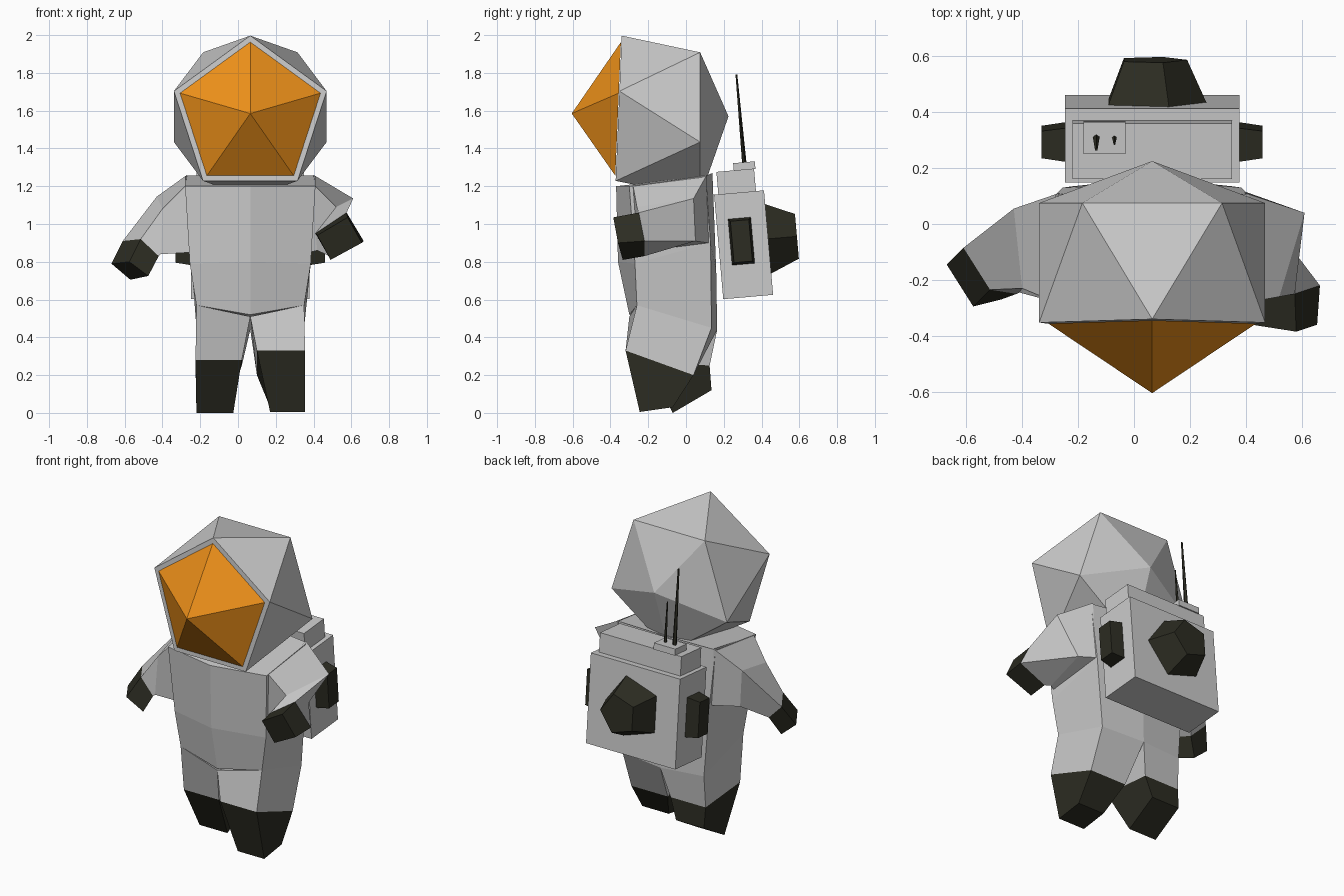
import bpy, bmesh, math
from mathutils import Vector, Matrix

if "Cube" in bpy.data.objects:
    bpy.data.objects.remove(bpy.data.objects["Cube"])

CX = 0.065  # body centre line


def material(name, rgb):
    m = bpy.data.materials.new(name)
    m.diffuse_color = (*rgb, 1)
    m.use_nodes = True
    m.node_tree.nodes["Principled BSDF"].inputs["Base Color"].default_value = m.diffuse_color
    return m


DARK = material("dark rubber", (0.025, 0.025, 0.016))
GOLD = material("gold visor", (0.85, 0.28, 0.01))


def finish(name, bm, mat=None):
    bmesh.ops.recalc_face_normals(bm, faces=bm.faces)
    me = bpy.data.meshes.new(name)
    bm.to_mesh(me)
    bm.free()
    ob = bpy.data.objects.new(name, me)
    bpy.context.collection.objects.link(ob)
    if mat:
        me.materials.append(mat)
    return ob


def loft(name, rings, mat=None):
    """Skin a list of equal-sized rings and cap both ends."""
    bm = bmesh.new()
    vr = [[bm.verts.new(p) for p in r] for r in rings]
    n = len(vr[0])
    for a, b in zip(vr, vr[1:]):
        for i in range(n):
            j = (i + 1) % n
            bm.faces.new((a[i], a[j], b[j], b[i]))
    bm.faces.new(vr[0])
    bm.faces.new(vr[-1])
    return finish(name, bm, mat)


def hull(points):
    bm = bmesh.new()
    for p in points:
        bm.verts.new(p)
    bmesh.ops.convex_hull(bm, input=bm.verts)
    return bm


def pentagon(r, cz, flip=1):
    return [(CX + r * math.sin(k * math.tau / 5), cz + flip * r * math.cos(k * math.tau / 5))
            for k in range(5)]


# Helmet: stretched icosahedron without its front cap, cut off at the neck
front = [Vector((x, -0.34 - 0.042 * (2 - z), z)) for x, z in pentagon(0.425, 1.572)]
back = [Vector((x, 0.075, z)) for x, z in pentagon(0.425, 1.565, -1)]
bm = hull(front + back + [Vector((CX, 0.225, 1.57))])
cut = bmesh.ops.bisect_plane(bm, geom=bm.verts[:] + bm.edges[:] + bm.faces[:],
                             plane_co=(0, -0.3, 1.195), plane_no=(0, -0.11, 1), clear_inner=True)
bmesh.ops.holes_fill(bm, edges=[e for e in bm.edges if e.is_boundary])
finish("helmet", bm)

# Visor: pentagonal pyramid inside the helmet rim
mid = sum(front, Vector()) / 5
rim = [mid + (p - mid) * 0.92 + Vector((0, -0.003, 0)) for p in front]
finish("visor", hull(rim + [Vector((CX, -0.605, 1.585))]), GOLD)


# Torso: six-sided rings, half width + (front side, front mid, back side, back mid) as y, z
def torso_ring(w, fs, fm, bs, bk):
    return [(CX - w, *fs), (CX, *fm), (CX + w, *fs), (CX + w, *bs), (CX, *bk), (CX - w, *bs)]


loft("torso", [
    torso_ring(0.345, (-0.30, 1.20), (-0.37, 1.20), (0.105, 1.255), (0.14, 1.27)),
    torso_ring(0.32, (-0.27, 0.79), (-0.36, 0.80), (0.13, 0.90), (0.16, 0.75)),
    torso_ring(0.285, (-0.26, 0.57), (-0.30, 0.52), (0.135, 0.45), (0.165, 0.44)),
])


# Legs and boots: rings as inner x, outer x, front (y, z), back (y, z)
def leg_ring(xi, xo, f, b):
    return [(xo, *f), (xi, *f), (xi, *b), (xo, *b)]


legs = {
    "right": (1, leg_ring(0.10, 0.355, (-0.32, 0.33), (0.04, 0.20)),
              leg_ring(0.17, 0.355, (-0.245, 0.005), (-0.07, 0.03))),
    "left": (-1, leg_ring(0.02, -0.225, (-0.22, 0.28), (0.125, 0.25)),
             leg_ring(-0.025, -0.22, (-0.07, 0.0), (0.135, 0.12))),
}
for side, (s, ankle, sole) in legs.items():
    xo = CX + s * 0.285
    hip = [(xo, -0.26, 0.57), (CX, -0.30, 0.51), (CX, 0.165, 0.44), (xo, 0.135, 0.45)]
    loft(side + "_leg", [hip, ankle])
    loft(side + "_boot", [ankle, sole], DARK)

# Arms and gloves: rings of back top, front top, front bottom, back bottom
arms = {
    "left": (
        [(-0.27, 0.11, 1.26), (-0.28, -0.28, 1.20), (-0.25, -0.26, 0.85), (-0.255, 0.11, 0.90)],
        [(-0.43, 0.055, 1.145), (-0.40, -0.23, 1.08), (-0.41, -0.245, 0.84), (-0.40, 0.03, 0.90)],
        [(-0.61, -0.085, 0.91), (-0.515, -0.235, 0.92), (-0.42, -0.25, 0.83), (-0.51, -0.10, 0.81)],
        [(-0.67, -0.145, 0.79), (-0.575, -0.295, 0.80), (-0.475, -0.27, 0.725), (-0.57, -0.14, 0.705)]),
    "right": (
        [(0.40, 0.11, 1.26), (0.41, -0.28, 1.20), (0.38, -0.26, 0.85), (0.385, 0.12, 0.90)],
        [(0.61, 0.04, 1.135), (0.52, -0.26, 1.09), (0.42, -0.24, 0.86), (0.46, 0.05, 0.91)],
        [(0.575, -0.25, 1.06), (0.41, -0.26, 0.95), (0.485, -0.22, 0.83), (0.665, -0.22, 0.91)],
        [(0.58, -0.385, 1.035), (0.42, -0.36, 0.94), (0.49, -0.335, 0.81), (0.655, -0.36, 0.90)]),
}
for side, (shoulder, elbow, wrist, tip) in arms.items():
    loft(side + "_arm", [shoulder, elbow, wrist])
    loft(side + "_glove", [wrist, tip], DARK)

# Backpack parts are modelled upright around the pack centre, then leaned back
LEAN = Matrix.Translation((CX, 0.305, 0.89)) @ Matrix.Rotation(math.radians(5), 4, 'X')


def box(name, size, at, mat=None, taper=None):
    """Box; taper shrinks the face on the outer x side given by its sign."""
    bm = bmesh.new()
    bmesh.ops.create_cube(bm, size=1)
    for v in bm.verts:
        if taper and v.co.x * taper > 0:
            v.co.y *= 0.78
            v.co.z *= 0.88
        v.co = Vector(a * b for a, b in zip(v.co, size)) + Vector(at)
    ob = finish(name, bm, mat)
    ob.matrix_world = LEAN
    return ob


def cone(name, sides, r1, r2, depth, matrix):
    bm = bmesh.new()
    bmesh.ops.create_cone(bm, cap_ends=True, segments=sides, radius1=r1, radius2=r2,
                          depth=depth, matrix=matrix)
    ob = finish(name, bm, DARK)
    ob.matrix_world = LEAN
    return ob


box("backpack", (0.625, 0.265, 0.555), (0, 0, 0))
box("backpack_top", (0.57, 0.20, 0.12), (0, -0.01, 0.337))
box("antenna_base", (0.15, 0.115, 0.04), (-0.17, 0.04, 0.415))
for s, side in ((1, "right"), (-1, "left")):
    box(side + "_side_knob", (0.10, 0.125, 0.25), (s * 0.345, -0.01, 0.02), DARK, taper=s)

# Five-sided rear thruster, one corner up
cone("rear_thruster", 5, 0.197, 0.125, 0.16,
     Matrix.Translation((0, 0.205, 0.02)) @ Matrix.Rotation(math.radians(-90), 4, 'X')
     @ Matrix.Rotation(math.radians(-90), 4, 'Z'))

# Antennas
for name, x, length, r in (("long_antenna", -0.20, 0.47, 0.013), ("short_antenna", -0.135, 0.25, 0.009)):
    cone(name, 5, r, r * 0.4, length, Matrix.Translation((x, 0.04, 0.432 + length / 2)))
